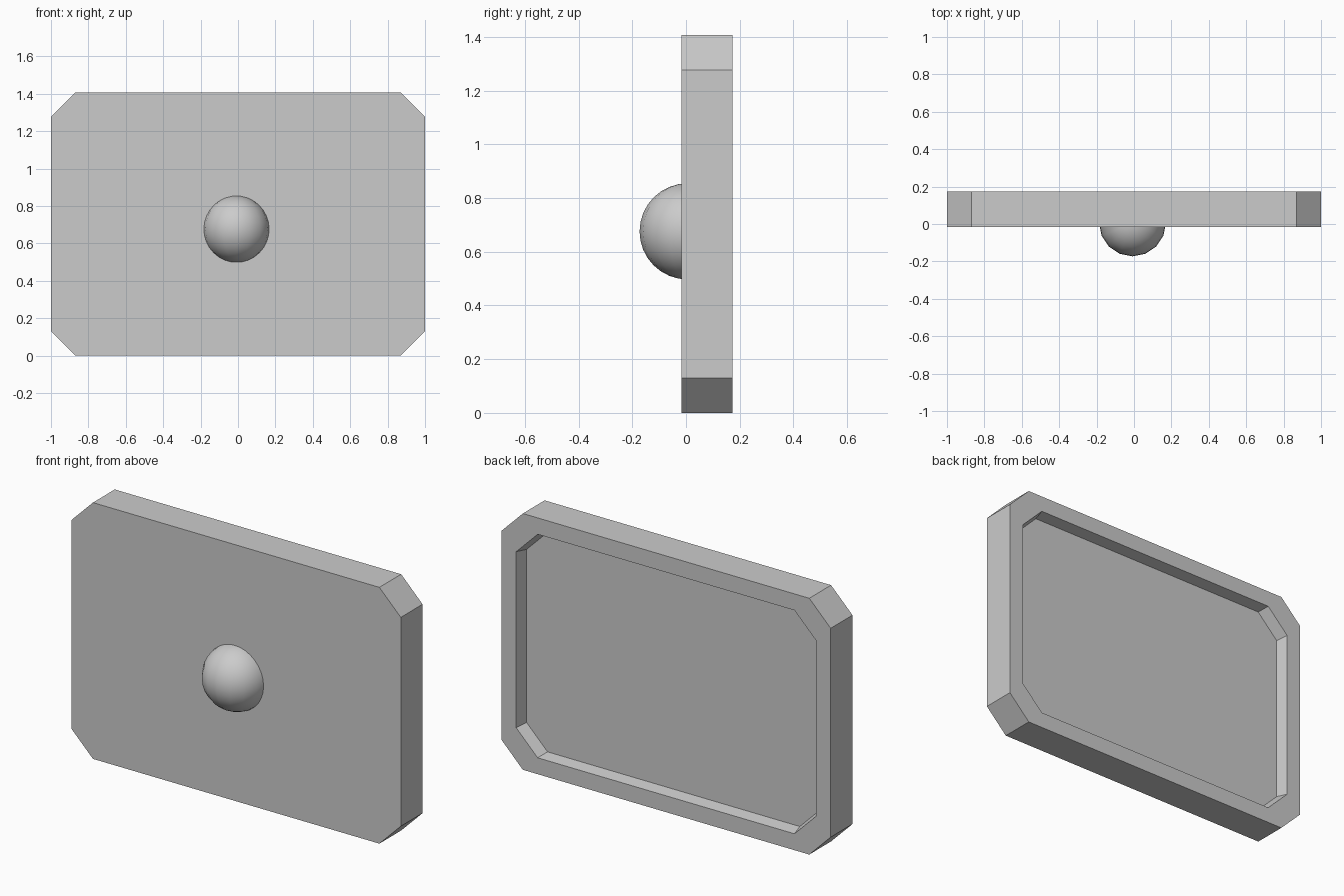
import bpy, bmesh
from mathutils import Vector

if "Cube" in bpy.data.objects:
    bpy.data.objects.remove(bpy.data.objects["Cube"])

W, H, CH = 1.0, 0.7035, 0.13          # half width, half height, corner chamfer
Y_FRONT, Y_FLOOR, Y_BACK = -0.016, 0.107, 0.173


def octagon(bm, inset, y, scale=1.0):
    """Ring of vertices: rectangle with chamfered corners, in the xz plane."""
    w, h = W - inset, H - inset
    pts = [(w, h - CH), (w - CH, h), (CH - w, h), (-w, h - CH),
           (-w, CH - h), (CH - w, -h), (w - CH, -h), (w, CH - h)]
    return [bm.verts.new((x * scale, y, z * scale + H)) for x, z in pts]


def add_object(name, bm):
    bmesh.ops.recalc_face_normals(bm, faces=bm.faces[:])
    mesh = bpy.data.meshes.new(name)
    bm.to_mesh(mesh)
    bm.free()
    obj = bpy.data.objects.new(name, mesh)
    bpy.context.collection.objects.link(obj)
    return obj


# Chamfered panel with a slightly tapered recess in the back
bm = bmesh.new()
rings = [octagon(bm, 0, Y_FRONT), octagon(bm, 0, Y_BACK),
         octagon(bm, 0.09, Y_BACK), octagon(bm, 0.09, Y_FLOOR, 0.982)]
for a, b in zip(rings, rings[1:]):
    for i in range(8):
        j = (i + 1) % 8
        bm.faces.new((a[i], a[j], b[j], b[i]))
bm.faces.new(rings[0])
bm.faces.new(rings[-1])
add_object("panel", bm)

# Round knob: front half of a sphere set into the panel
R, Y_KNOB = 0.179, 0.006
bm = bmesh.new()
bmesh.ops.create_uvsphere(bm, u_segments=16, v_segments=16, radius=R)
bmesh.ops.translate(bm, verts=bm.verts[:], vec=(-0.008, Y_KNOB, 0.676))
bmesh.ops.bisect_plane(bm, geom=bm.verts[:] + bm.edges[:] + bm.faces[:],
                       plane_co=Vector((0, Y_KNOB, 0)), plane_no=Vector((0, 1, 0)),
                       clear_outer=True)
bmesh.ops.holes_fill(bm, edges=[e for e in bm.edges if e.is_boundary], sides=0)
knob = add_object("knob", bm)
bpy.context.view_layer.objects.active = knob
knob.select_set(True)
bpy.ops.object.shade_smooth_by_angle()
